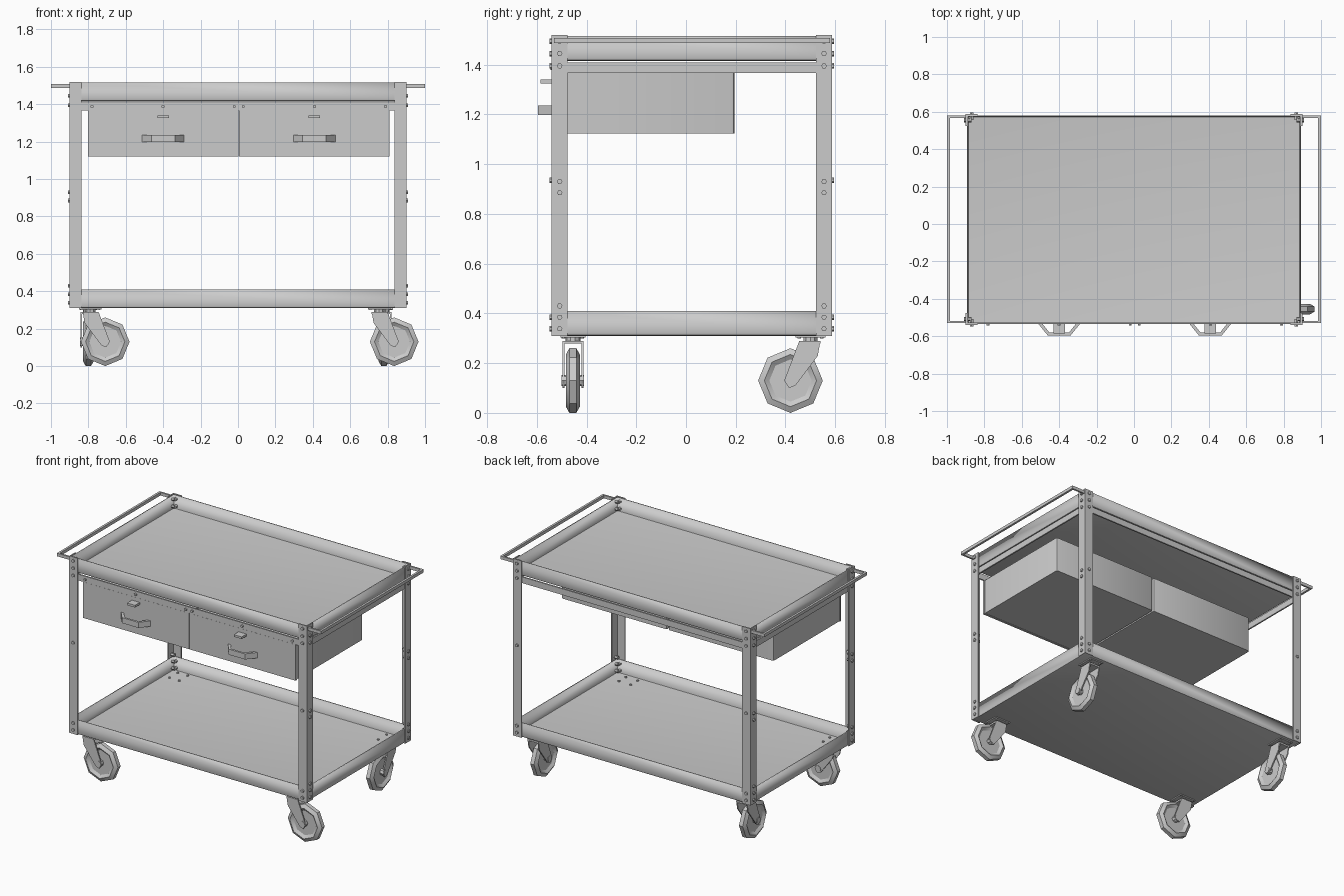
import bpy, bmesh
from math import radians, pi
from mathutils import Matrix, Vector

if "Cube" in bpy.data.objects:
    bpy.data.objects.remove(bpy.data.objects["Cube"], do_unlink=True)

GREY = (0.6, 0.6, 0.6, 1)
steel = bpy.data.materials.new("grey_steel")
steel.use_nodes = True
steel.diffuse_color = GREY
steel.node_tree.nodes["Principled BSDF"].inputs["Base Color"].default_value = GREY

# Outer limits of the frame
X, FRONT, BACK, TOP, BOTTOM = 0.9, -0.54, 0.587, 1.52, 0.31


def finish(name, bm, matrix=Matrix()):
    bm.transform(matrix)
    bmesh.ops.recalc_face_normals(bm, faces=bm.faces)
    mesh = bpy.data.meshes.new(name)
    bm.to_mesh(mesh)
    bm.free()
    mesh.materials.append(steel)
    obj = bpy.data.objects.new(name, mesh)
    bpy.context.collection.objects.link(obj)
    return obj


def smooth(obj):
    bpy.ops.object.select_all(action='DESELECT')
    bpy.context.view_layer.objects.active = obj
    obj.select_set(True)
    bpy.ops.object.shade_smooth_by_angle(angle=radians(35))


def box_mesh(lo, hi):
    lo, hi = Vector(lo), Vector(hi)
    bm = bmesh.new()
    bmesh.ops.create_cube(bm, size=1)
    size = Matrix.Diagonal((*(hi - lo), 1))
    bm.transform(Matrix.Translation((lo + hi) / 2) @ size)
    return bm


def box(name, lo, hi, matrix=Matrix()):
    return finish(name, box_mesh(lo, hi), matrix)


def prism(name, points, depth, matrix=Matrix()):
    """Extrude an outline in the xy plane along z."""
    bm = bmesh.new()
    face = bm.faces.new([bm.verts.new((x, y, 0)) for x, y in points])
    new = bmesh.ops.extrude_face_region(bm, geom=[face])["geom"]
    bmesh.ops.translate(bm, vec=(0, 0, depth),
                        verts=[v for v in new if isinstance(v, bmesh.types.BMVert)])
    return finish(name, bm, matrix)


def cylinder(bm, radius, depth, sides, matrix):
    bmesh.ops.create_cone(bm, cap_ends=True, segments=sides, radius1=radius,
                          radius2=radius, depth=depth, matrix=matrix)


def tray(name, z, height):
    """Folded sheet tray, open at the top."""
    bm = box_mesh((-X + 0.006, FRONT + 0.006, z), (X - 0.006, BACK - 0.006, z + height))
    lid = max(bm.faces, key=lambda f: f.calc_center_median().z)
    bmesh.ops.delete(bm, geom=[lid], context='FACES_ONLY')
    folds = [e for e in bm.edges if all(v.co.z < z + 0.01 for v in e.verts)]
    bmesh.ops.bevel(bm, geom=folds, offset=0.012, segments=2, profile=0.5, affect='EDGES')
    obj = finish(name, bm)
    mod = obj.modifiers.new("sheet", 'SOLIDIFY')
    mod.thickness, mod.offset = 0.01, -1
    smooth(obj)


tray("top_tray", 1.415, 0.1)
tray("bottom_tray", BOTTOM, 0.1)

# Skirt rails below the top tray
Z0, Z1 = 1.367, 1.409
for y, label in ((FRONT + 0.006, "front"), (BACK - 0.016, "back")):
    box(label + "_rail", (-X + 0.006, y, Z0), (X - 0.006, y + 0.01, Z1))
for s, label in ((1, "left"), (-1, "right")):
    x = s * (X - 0.011)
    box(label + "_rail", (x - 0.005, FRONT + 0.006, Z0), (x + 0.005, BACK - 0.006, Z1))

# Angle-section legs with bolts through both flanges
W, T = 0.064, 0.008
ANGLE = [(0, 0), (W, 0), (W, T), (T, T), (T, W), (0, W)]
FRONT_BOLTS = (1.495, 1.445, 1.395, 0.935, 0.385, 0.338)
SIDE_BOLTS = (1.495, 1.445, 1.395, 0.93, 0.885, 0.43, 0.385, 0.338)
for sx, side in ((1, "left"), (-1, "right")):
    for sy, y, end in ((1, FRONT, "front"), (-1, BACK, "back")):
        corner = Matrix.Translation((sx * X, y, 0)) @ Matrix.Diagonal((-sx, sy, 1, 1))
        prism(f"{end}_{side}_leg", ANGLE, TOP - BOTTOM,
              corner @ Matrix.Translation((0, 0, BOTTOM)))
        bm = bmesh.new()
        for z in FRONT_BOLTS:
            cylinder(bm, 0.011, 0.04, 6, Matrix.Translation((W * 0.5, 0.012, z))
                     @ Matrix.Rotation(pi / 2, 4, 'X'))
        for z in SIDE_BOLTS:
            cylinder(bm, 0.011, 0.04, 6, Matrix.Translation((0.012, W * 0.5, z))
                     @ Matrix.Rotation(pi / 2, 4, 'Y'))
        finish(f"{end}_{side}_leg_bolts", bm, corner)

# Push handles: flat strip with an arm at each end
for s, side in ((1, "left"), (-1, "right")):
    mirror = Matrix.Diagonal((s, 1, 1, 1))
    box(side + "_push_handle", (0.985, -0.53, 1.487), (1.0, 0.58, 1.508), mirror)
    for y, end in ((-0.53, "front"), (0.568, "back")):
        box(f"{side}_handle_{end}_arm", (X - 0.01, y, 1.487), (0.99, y + 0.012, 1.508), mirror)

# Drawers with pull, latch and rail screws
PULL = [(-0.112, 0), (-0.062, -0.062), (0.062, -0.062), (0.112, 0),
        (0.09, 0), (0.052, -0.048), (-0.052, -0.048), (-0.09, 0)]
for x, side in ((-0.4, "right"), (0.408, "left")):
    bm = box_mesh((x - 0.399, -0.52, 1.123), (x + 0.399, 0.195, 1.366))
    rear = [e for e in bm.edges if all(v.co.y > 0 for v in e.verts)
            and abs(e.verts[0].co.z - e.verts[1].co.z) > 0.1]
    bmesh.ops.bevel(bm, geom=rear, offset=0.012, segments=2, profile=0.5, affect='EDGES')
    smooth(finish(side + "_drawer", bm))
    box(side + "_drawer_front", (x - 0.402, -0.533, 1.12), (x + 0.402, -0.518, 1.366))
    prism(side + "_drawer_pull", PULL, 0.038, Matrix.Translation((x, -0.533, 1.198)))
    box(side + "_drawer_latch", (x - 0.03, -0.585, 1.325), (x + 0.03, -0.53, 1.34))
    bm = bmesh.new()
    for dx in (-0.38, 0, 0.38):
        cylinder(bm, 0.009, 0.016, 6, Matrix.Translation((x + dx, -0.536, 1.388))
                 @ Matrix.Rotation(pi / 2, 4, 'X'))
    finish(side + "_rail_screws", bm)


def caster(name, x, y, angle):
    """Swivel caster trailing along its local +x."""
    place = Matrix.Translation((x, y, 0)) @ Matrix.Rotation(angle, 4, 'Z')
    hub = place @ Matrix.Translation((0.08, 0, 0.13)) @ Matrix.Rotation(pi / 2, 4, 'X')
    # Tyre with dished sides and chamfered tread
    bm = bmesh.new()
    cylinder(bm, 0.13, 0.028, 8, Matrix.Rotation(pi / 8, 4, 'Z') @ Matrix.Rotation(pi / 8, 4, 'Z'))
    caps = [f for f in bm.faces if abs(f.normal.z) > 0.9]
    for cap in caps:
        bmesh.ops.inset_region(bm, faces=[cap], thickness=0.025, depth=0.014)
        bmesh.ops.inset_region(bm, faces=[cap], thickness=0.02, depth=-0.014)
    smooth(finish(name + "_wheel", bm, hub))
    bm = bmesh.new()
    cylinder(bm, 0.022, 0.09, 8, Matrix())
    finish(name + "_axle", bm, hub)
    # Slanted fork plates, crown and mounting plate
    fork = [(-0.04, 0.288), (0.045, 0.288), (0.105, 0.13), (0.085, 0.1), (0.06, 0.11), (-0.03, 0.23)]
    for offset, label in ((0.042, "outer"), (-0.034, "inner")):
        prism(f"{name}_{label}_fork", fork, 0.008, place
              @ Matrix.Translation((0, offset, 0)) @ Matrix.Rotation(pi / 2, 4, 'X'))
    box(name + "_crown", (-0.04, -0.042, 0.278), (0.045, 0.042, 0.29), place)
    bm = bmesh.new()
    cylinder(bm, 0.03, 0.02, 10, Matrix.Translation((0, 0, 0.298)))
    finish(name + "_swivel", bm, place)
    box(name + "_plate", (-0.06, -0.05, 0.303), (0.06, 0.05, 0.312), place)
    # Mounting bolts show above the tray floor
    bm = bmesh.new()
    for dx in (-0.045, 0.045):
        for dy in (-0.037, 0.037):
            cylinder(bm, 0.008, 0.028, 6, Matrix.Translation((dx, dy, 0.313)))
    finish(name + "_plate_bolts", bm, place)


caster("front_right_caster", -0.79, -0.455, 0)
caster("front_left_caster", 0.755, -0.455, 0)
caster("back_right_caster", -0.8, 0.5, -pi / 2)
caster("back_left_caster", 0.78, 0.5, -pi / 2)
